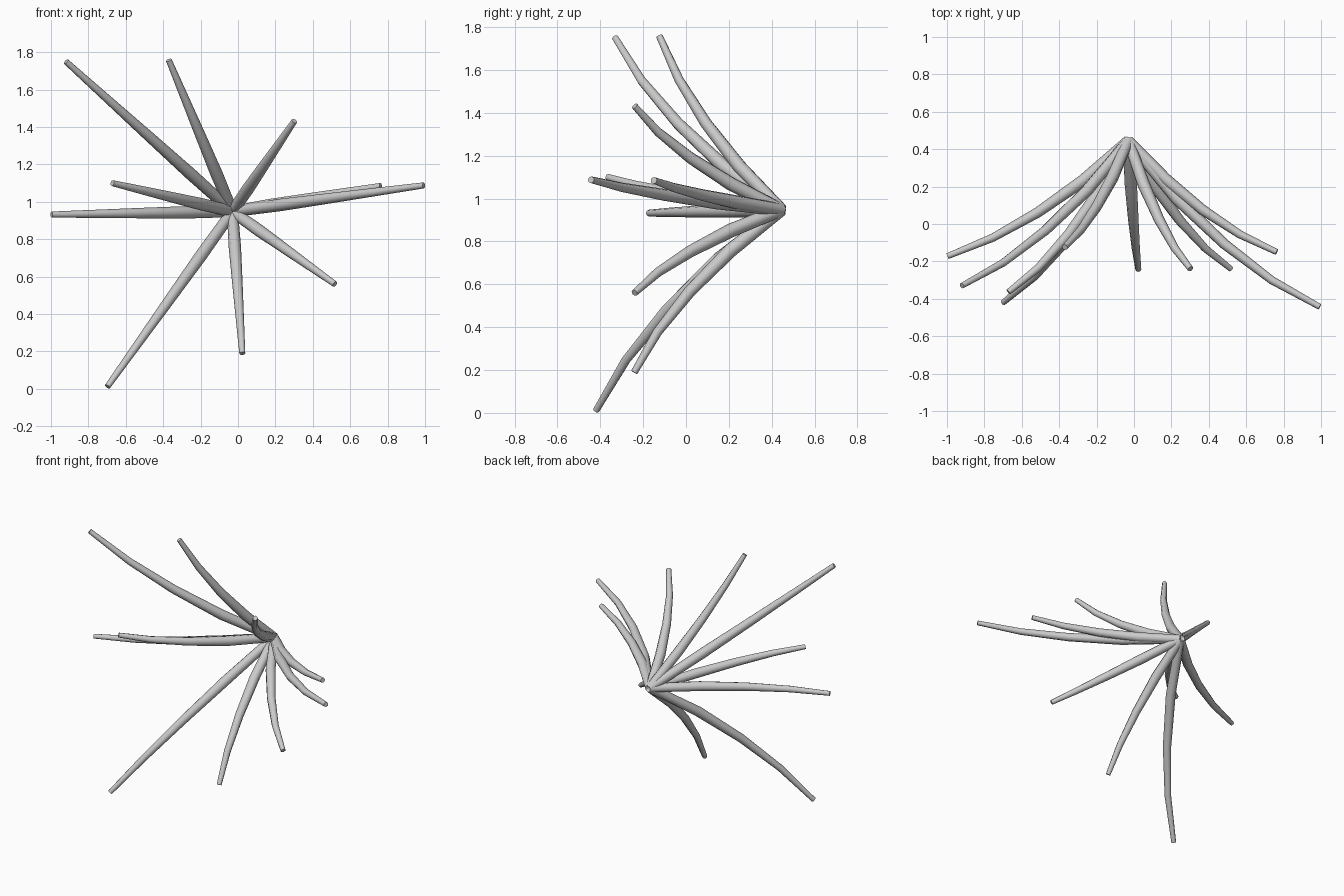
import bpy, bmesh, math
from mathutils import Vector

if "Cube" in bpy.data.objects:
    bpy.data.objects.remove(bpy.data.objects["Cube"])

ROOT = Vector((-0.03, 0.445, 0.948))
SIDES = 8
ALONG = (0, 0.25, 0.5, 0.75, 1)          # outward progress
FORWARD = (0, 0.345, 0.62, 0.84, 1)      # forward progress, easing off
RADII = (0.03, 0.033, 0.028, 0.022, 0.016)

TIPS = [(-0.92, -0.33, 1.75), (-0.37, -0.124, 1.758), (0.302, -0.24, 1.432),
        (0.763, -0.15, 1.085), (0.993, -0.443, 1.088), (0.518, -0.24, 0.56),
        (0.023, -0.242, 0.189), (-0.698, -0.419, 0.012), (-0.997, -0.172, 0.932),
        (-0.672, -0.364, 1.10)]


def strand(name, tip):
    d = Vector(tip) - ROOT
    pts = [ROOT + Vector((d.x * a, d.y * f, d.z * a)) for a, f in zip(ALONG, FORWARD)]
    side = Vector((d.z, 0, -d.x)).normalized()   # normal of the bend plane
    bm = bmesh.new()
    rings = []
    for i, (p, r) in enumerate(zip(pts, RADII)):
        t = (pts[min(i + 1, 4)] - pts[max(i - 1, 0)]).normalized()
        up = t.cross(side)
        rings.append([bm.verts.new(p + r * (math.cos(k * math.tau / SIDES) * side
                                            + math.sin(k * math.tau / SIDES) * up))
                      for k in range(SIDES)])
    for a, b in zip(rings, rings[1:]):
        for k in range(SIDES):
            n = (k + 1) % SIDES
            bm.faces.new((a[k], a[n], b[n], b[k])).smooth = True
    # flat end caps with sharp rims
    for ring in (rings[0], rings[-1]):
        for e in bm.faces.new(ring).edges:
            e.smooth = False
    bmesh.ops.recalc_face_normals(bm, faces=bm.faces)
    me = bpy.data.meshes.new(name)
    bm.to_mesh(me)
    bm.free()
    bpy.context.collection.objects.link(bpy.data.objects.new(name, me))


# Ten curved strands fanning out from one root
for i, tip in enumerate(TIPS, 1):
    strand(f"strand_{i}", tip)
